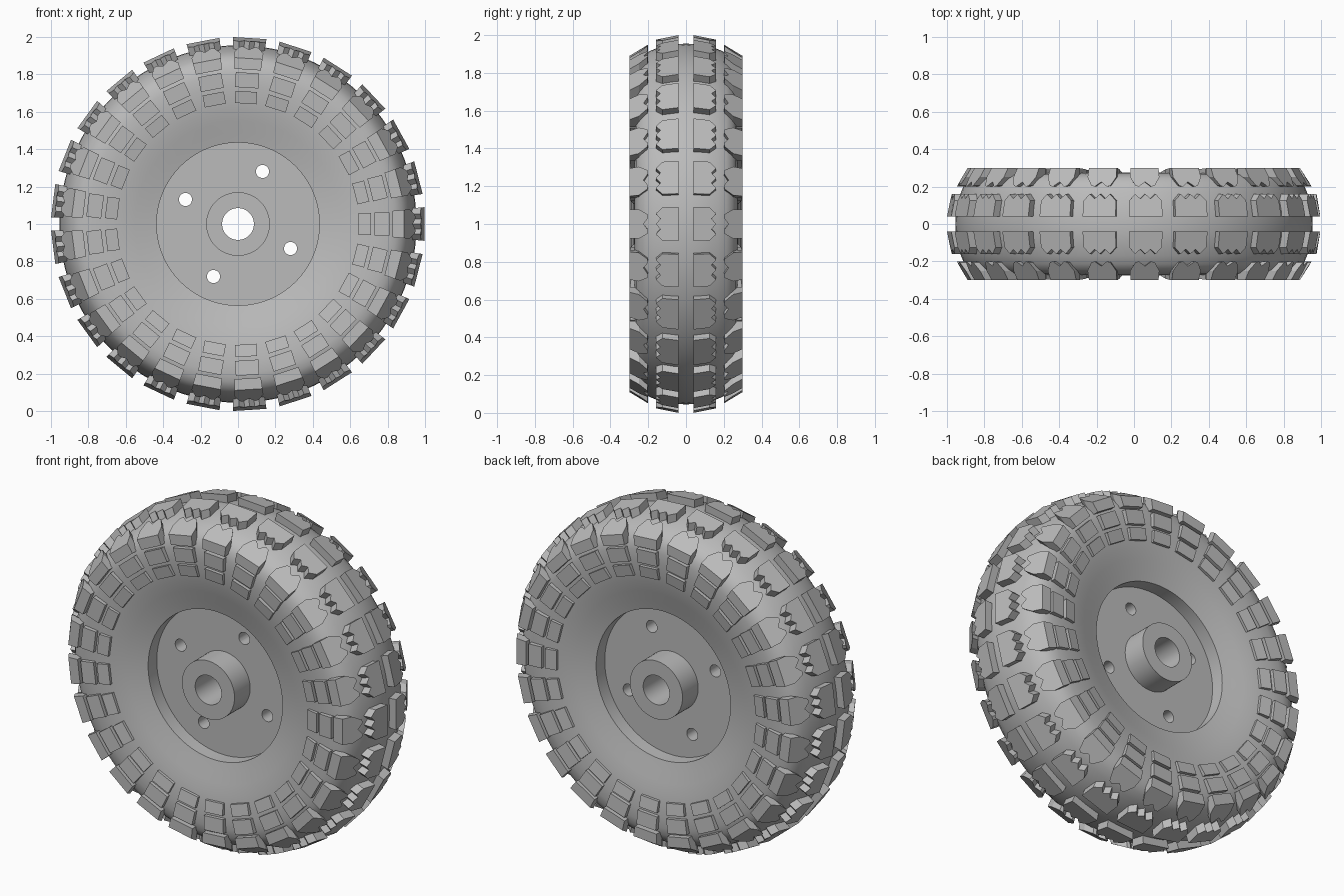
import bpy, bmesh, math
from mathutils import Vector

if "Cube" in bpy.data.objects:
    bpy.data.objects.remove(bpy.data.objects["Cube"], do_unlink=True)

AXLE = Vector((0, 0, 1))
TREADS = 25
STEP = math.tau / TREADS

grey = bpy.data.materials.new("plain grey")
grey.use_nodes = True
grey.diffuse_color = (0.5, 0.5, 0.5, 1)
grey.node_tree.nodes["Principled BSDF"].inputs["Base Color"].default_value = (0.5, 0.5, 0.5, 1)


def polar(r, a, y):
    return Vector((r * math.cos(a), y, r * math.sin(a)))


def finish(bm, name):
    """Turn a bmesh into an object centred on the axle."""
    bmesh.ops.recalc_face_normals(bm, faces=bm.faces)
    mesh = bpy.data.meshes.new(name)
    bm.to_mesh(mesh)
    bm.free()
    mesh.materials.append(grey)
    ob = bpy.data.objects.new(name, mesh)
    ob.location = AXLE
    bpy.context.collection.objects.link(ob)
    return ob


def activate(ob):
    bpy.ops.object.select_all(action='DESELECT')
    ob.select_set(True)
    bpy.context.view_layer.objects.active = ob


def smooth(ob, degrees=30):
    activate(ob)
    bpy.ops.object.shade_smooth_by_angle(angle=math.radians(degrees))


def revolve(name, half, segments):
    """Spin a half profile of (radius, y), mirrored in y, round the axle."""
    loop = half + [(r, -y) for r, y in reversed(half) if y > 0]
    bm = bmesh.new()
    rings = [[bm.verts.new(polar(r, math.tau * i / segments, y)) for r, y in loop]
             for i in range(segments)]
    n = len(loop)
    for i, ring in enumerate(rings):
        nxt = rings[(i + 1) % segments]
        for j in range(n):
            k = (j + 1) % n
            bm.faces.new((ring[j], ring[k], nxt[k], nxt[j]))
    return finish(bm, name)


def prism(bm, bottom, top):
    """Join two matching outlines into a solid block."""
    lo = [bm.verts.new(p) for p in bottom]
    hi = [bm.verts.new(p) for p in top]
    bm.faces.new(lo)
    bm.faces.new(hi)
    for i in range(len(lo)):
        j = (i + 1) % len(lo)
        bm.faces.new((lo[i], lo[j], hi[j], hi[i]))


def mirrored(ob):
    mod = ob.modifiers.new("both sides", 'MIRROR')
    mod.use_axis = (False, True, False)
    mod.use_clip = False
    return ob


def tread_ring(name, half_outline, base, surface):
    """Ring of blocks; outline is (sideways, y), symmetrical sideways."""
    outline = half_outline + [(-t, y) for t, y in reversed(half_outline) if t > 0]
    bm = bmesh.new()
    for i in range(TREADS):
        a = i * STEP
        prism(bm, [polar(base, a + t, y) for t, y in outline],
              [polar(surface(y), a + t, y) for t, y in outline])
    return mirrored(finish(bm, name))


def pad_ring(name, r0, r1, width, y0, y1):
    """Ring of flat pads on the side wall; y0 and y1 are the inner and outer edge heights."""
    bm = bmesh.new()
    w = width / 2
    corners = [(r0, -w, y0), (r0, w, y0), (r1, w, y1), (r1, -w, y1)]
    for i in range(TREADS):
        a = i * STEP
        out = Vector((math.cos(a), 0, math.sin(a)))
        side = Vector((-math.sin(a), 0, math.cos(a)))
        top = [out * r + side * t + Vector((0, y, 0)) for r, t, y in corners]
        prism(bm, [p - Vector((0, 0.07, 0)) for p in top], top)
    return mirrored(finish(bm, name))


# Tyre body with dished side walls
tyre = revolve("tyre_body", [
    (0.42, 0.205), (0.435, 0.21), (0.49, 0.224), (0.55, 0.241), (0.61, 0.256),
    (0.67, 0.266), (0.74, 0.272), (0.80, 0.272), (0.845, 0.264), (0.88, 0.245),
    (0.905, 0.215), (0.925, 0.17), (0.941, 0.115), (0.952, 0.06), (0.955, 0)], 100)
# open the tyre down to the disc
for v in tyre.data.vertices:
    r = math.hypot(v.co.x, v.co.z)
    if r < 0.43:
        v.co.x *= 0.435 / r
        v.co.z *= 0.435 / r
        v.co.y = math.copysign(0.1, v.co.y)
smooth(tyre)

# Wheel disc with bored hub
disc = revolve("wheel_disc", [
    (0.085, 0.275), (0.17, 0.275), (0.17, 0.13), (0.438, 0.13)], 64)

# Bolt holes
for k in range(4):
    a = math.radians(65 + 90 * k)
    bpy.ops.mesh.primitive_cylinder_add(
        vertices=24, radius=0.035, depth=0.8,
        location=AXLE + polar(0.31, a, 0), rotation=(math.pi / 2, 0, 0))
    cutter = bpy.context.object
    cutter.name = "bolt_hole_cutter"
    cutter.hide_render = True
    cutter.data.materials.append(grey)
    mod = disc.modifiers.new("hole", 'BOOLEAN')
    mod.operation = 'DIFFERENCE'
    mod.solver = 'EXACT'
    mod.object = cutter
    activate(disc)
    bpy.ops.object.modifier_apply(modifier=mod.name)
    bpy.data.objects.remove(cutter, do_unlink=True)
smooth(disc)

# Centre tread blocks with zigzag outer edge
tread_ring("centre_treads", [
    (0, 0.16), (0.028, 0.135), (0.056, 0.16), (0.09, 0.125), (0.09, 0.04)],
    0.90, lambda y: 1.0 - 0.2 * (y - 0.04))

# Shoulder blocks with notched inner edge
tread_ring("shoulder_treads", [
    (0, 0.225), (0.035, 0.2), (0.055, 0.205), (0.085, 0.25), (0.085, 0.3)],
    0.83, lambda y: 0.95 - 0.6 * (y - 0.2))

# Side wall pads
pad_ring("middle_side_pads", 0.73, 0.81, 0.125, 0.292, 0.298)
pad_ring("inner_side_pads", 0.645, 0.71, 0.115, 0.278, 0.29)
